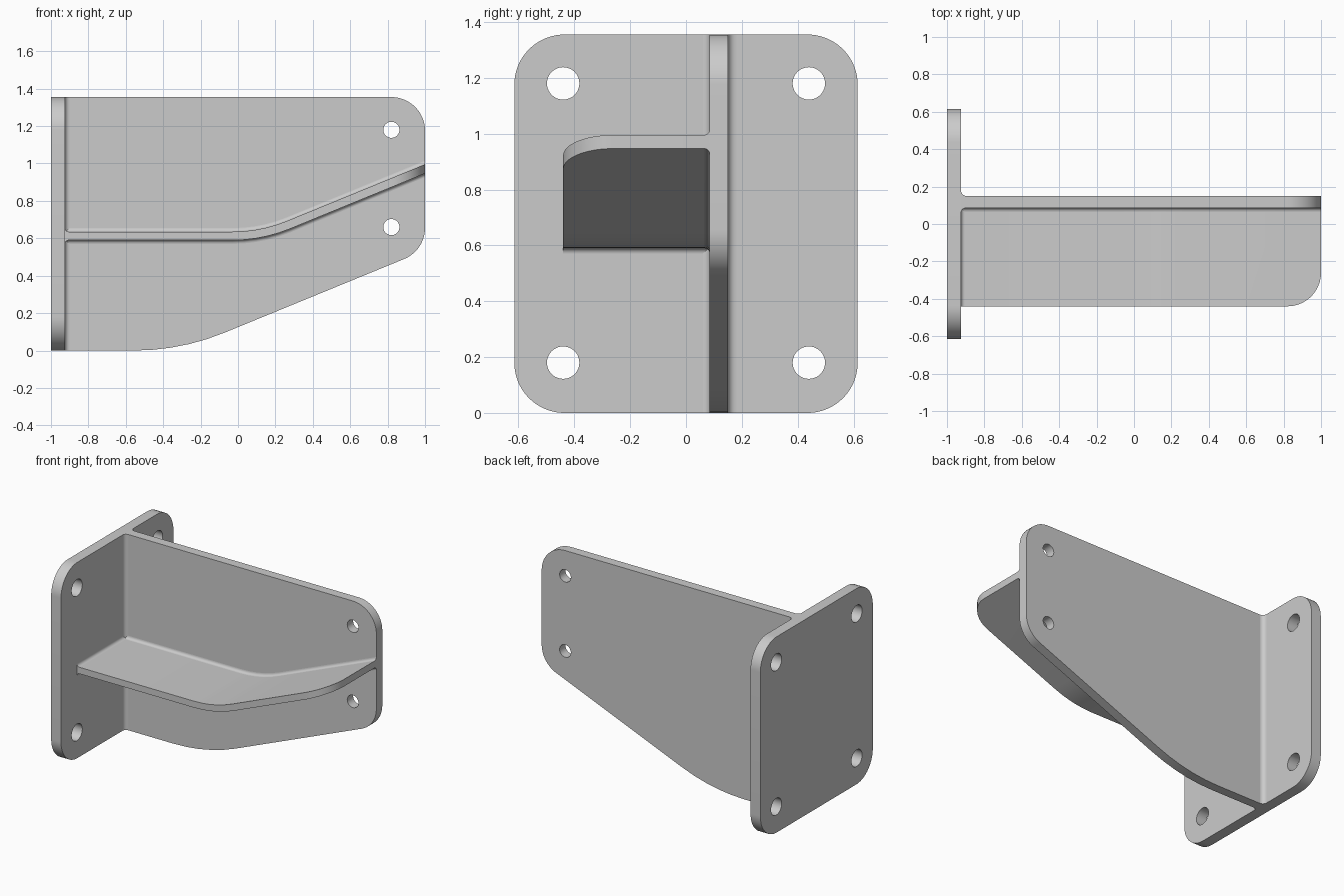
import bpy, bmesh, math
from mathutils import Vector

if "Cube" in bpy.data.objects:
    bpy.data.objects.remove(bpy.data.objects["Cube"])


def rounded(corners, closed=True):
    """Turn (u, v, radius) corners into a point list with arcs."""
    out, n = [], len(corners)
    for i, (u, v, r) in enumerate(corners):
        p = Vector((u, v))
        if r == 0 or (not closed and i in (0, n - 1)):
            out.append(p)
            continue
        a = (Vector(corners[i - 1][:2]) - p).normalized()
        b = (Vector(corners[(i + 1) % n][:2]) - p).normalized()
        half = a.angle(b) / 2
        centre = p + (a + b).normalized() * (r / math.sin(half))
        start = p + a * (r / math.tan(half)) - centre
        end = p + b * (r / math.tan(half)) - centre
        turn = start.angle_signed(end)
        steps = max(4, math.ceil(abs(turn) / math.radians(5)))
        a0 = math.atan2(start.y, start.x)
        for k in range(steps + 1):
            t = a0 - turn * k / steps
            out.append(centre + Vector((math.cos(t), math.sin(t))) * r)
    return out


def loft(name, rows):
    """Skin a list of equal cross-sections and cap both ends."""
    bm = bmesh.new()
    rings = [[bm.verts.new(p) for p in row] for row in rows]
    m = len(rings[0])
    for a, b in zip(rings, rings[1:]):
        for j in range(m):
            k = (j + 1) % m
            bm.faces.new((a[j], a[k], b[k], b[j]))
    bm.faces.new(rings[0])
    bm.faces.new(rings[-1])
    bmesh.ops.recalc_face_normals(bm, faces=bm.faces)
    mesh = bpy.data.meshes.new(name)
    bm.to_mesh(mesh)
    bm.free()
    ob = bpy.data.objects.new(name, mesh)
    bpy.context.collection.objects.link(ob)
    return ob


def prism(name, pts, axis, lo, hi):
    """Extrude a flat profile along the x, y or z axis."""
    def place(p, d):
        return {'x': (d, p[0], p[1]), 'y': (p[0], d, p[1]), 'z': (p[0], p[1], d)}[axis]
    return loft(name, [[place(p, d) for p in pts] for d in (lo, hi)])


def boolean(ob, cutter, operation='DIFFERENCE'):
    mod = ob.modifiers.new("cut", 'BOOLEAN')
    mod.operation, mod.object, mod.solver = operation, cutter, 'EXACT'
    cutter.hide_render = True
    bpy.context.view_layer.objects.active = ob
    bpy.ops.object.modifier_apply(modifier=mod.name)
    bpy.data.objects.remove(cutter)


def drill(ob, axis, centres, r, lo, hi):
    for u, v in centres:
        pts = [(u + r * math.cos(k * math.tau / 48), v + r * math.sin(k * math.tau / 48))
               for k in range(48)]
        boolean(ob, prism("hole_cutter", pts, axis, lo, hi))


def fillet(name, path, da, db, r):
    """Concave weld strip along an inside corner, between directions da and db."""
    da, db = Vector(da), Vector(db)
    sec = [(0, 0)] + [(r - r * math.sin(t), r - r * math.cos(t))
                      for t in (k * math.pi / 12 for k in range(7))]
    return loft(name, [[Vector(p) + da * a + db * b for a, b in sec] for p in path])


X0, XB, H, YF, YB = -1.0, -0.925, 1.355, 0.085, 0.15
SLOPE = 0.41

# wall plate with four bolt holes
wall = prism("wall_plate", rounded([(-0.615, 0, 0.18), (0.615, 0, 0.18),
                                    (0.615, H, 0.18), (-0.615, H, 0.18)]), 'x', X0, XB)
drill(wall, 'x', [(y, z) for y in (-0.44, 0.44) for z in (0.18, 1.18)], 0.058, -1.2, -0.7)

# upright web with swept lower edge and two holes
web = prism("web_plate", rounded([(XB, 0, 0), (-0.305, 0, 1.27),
                                  (1, 1.305 * SLOPE, 0.18), (1, H, 0.18), (XB, H, 0)]),
            'y', YF, YB)
drill(web, 'y', [(0.82, 0.66), (0.82, 1.18)], 0.043, -0.1, 0.3)

# bent shelf, trimmed to a rounded outer corner
under = [(XB, 0.59, 0), (0.13, 0.59, 0.81), (1.1, 0.59 + 0.97 * SLOPE, 0)]
over = [(XB, 0.635, 0), (0.121, 0.635, 0.765), (1.1, 0.635 + 0.979 * SLOPE, 0)]
shelf = prism("bent_shelf", rounded(under + over[::-1]), 'y', -0.6, YF)
boolean(shelf, prism("shelf_trim", rounded([(-1.2, -0.44, 0), (1, -0.44, 0.18),
                                            (1, 0.3, 0), (-1.2, 0.3, 0)]), 'z', 0.3, 1.3),
        'INTERSECT')

# fillets where the plates meet
fillet("web_fillet_front", [(XB, YF, 0), (XB, YF, H)], (1, 0, 0), (0, -1, 0), 0.025)
fillet("web_fillet_back", [(XB, YB, 0), (XB, YB, H)], (1, 0, 0), (0, 1, 0), 0.03)
for label, line, up in (("top", over, 1), ("bottom", under, -1)):
    z = line[0][1]
    end = (1.0, line[1][1] + (1 - line[1][0]) * SLOPE, 0)
    path = rounded([line[0], line[1], end], closed=False)
    fillet("shelf_web_fillet_" + label, [(p.x, YF, p.y) for p in path],
           (0, -1, 0), (0, 0, up), 0.02)
    fillet("shelf_wall_fillet_" + label, [(XB, -0.44, z), (XB, YF, z)],
           (1, 0, 0), (0, 0, up), 0.02)

# smooth curves, sharp edges
for ob in bpy.context.scene.objects:
    ob.select_set(True)
bpy.context.view_layer.objects.active = wall
bpy.ops.object.shade_smooth_by_angle(angle=math.radians(30))
